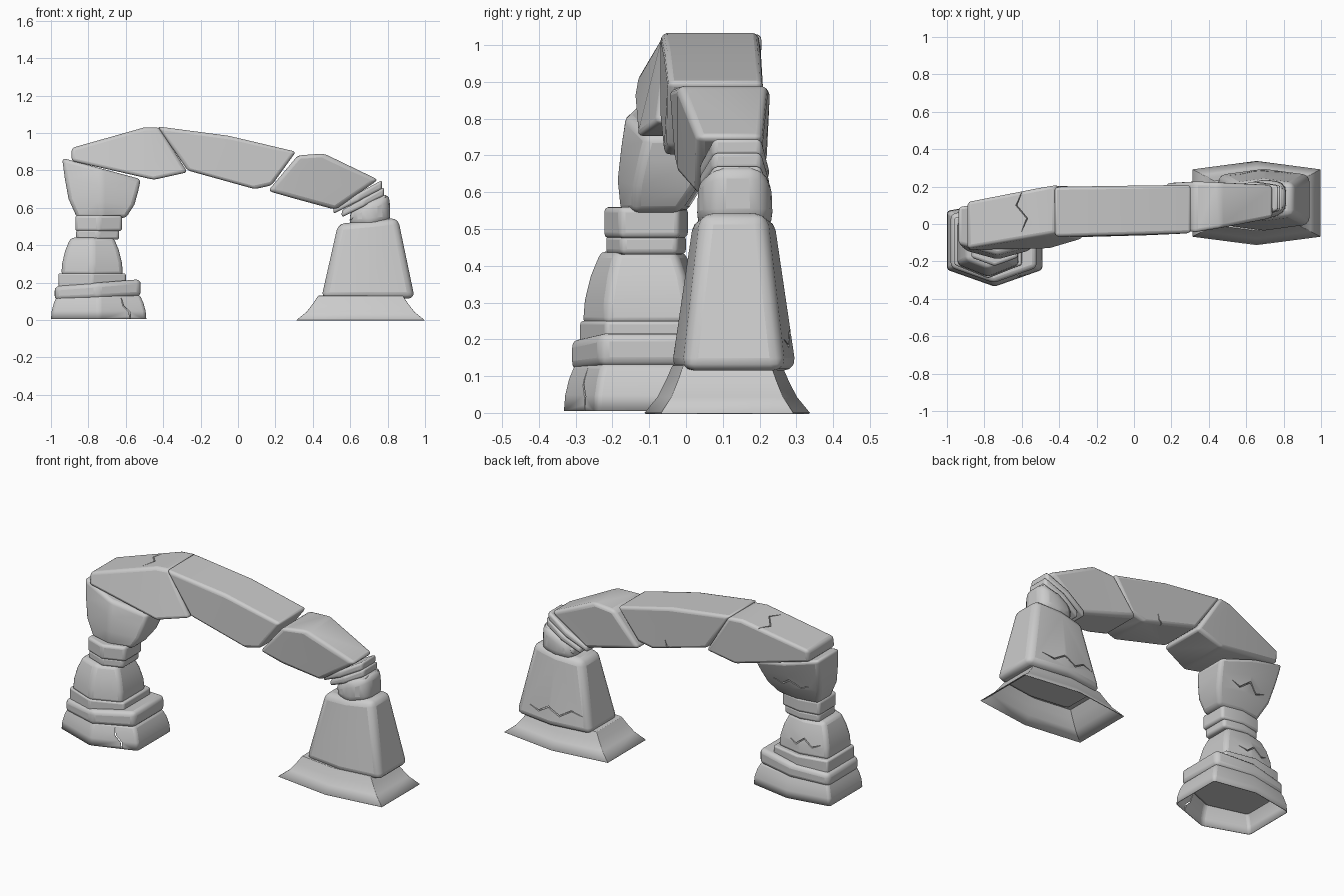
import bpy, bmesh
from mathutils import Vector

if "Cube" in bpy.data.objects:
    bpy.data.objects.remove(bpy.data.objects["Cube"])

grey = (0.6, 0.6, 0.6, 1)
stone = bpy.data.materials.new("grey stone")
stone.use_nodes = True
stone.diffuse_color = grey
stone.node_tree.nodes["Principled BSDF"].inputs["Base Color"].default_value = grey


def mix(start, end, amount):
    return start + (end - start) * amount


def loft(name, rings, bevel=0, hollow=False):
    """Skin a list of point rings into a stone with worn edges."""
    bm = bmesh.new()
    loops = [[bm.verts.new(point) for point in ring] for ring in rings]
    count = len(loops[0])
    for lower, upper in zip(loops, loops[1:]):
        for i in range(count):
            j = (i + 1) % count
            bm.faces.new((lower[i], lower[j], upper[j], upper[i]))
    bm.faces.new(loops[-1])
    if not hollow:
        bm.faces.new(reversed(loops[0]))
    bmesh.ops.recalc_face_normals(bm, faces=bm.faces)
    mesh = bpy.data.meshes.new(name)
    bm.to_mesh(mesh)
    bm.free()
    mesh.materials.append(stone)
    obj = bpy.data.objects.new(name, mesh)
    bpy.context.collection.objects.link(obj)
    if bevel:
        worn = obj.modifiers.new("worn edges", "BEVEL")
        worn.width = bevel
        worn.segments = 3
        worn.limit_method = "ANGLE"
        worn.angle_limit = 0.4
        bpy.ops.object.select_all(action="DESELECT")
        obj.select_set(True)
        bpy.context.view_layer.objects.active = obj
        bpy.ops.object.shade_smooth_by_angle(angle=0.6)
    if hollow:
        shell = obj.modifiers.new("shell", "SOLIDIFY")
        shell.thickness = 0.004
    return obj


def pillar_stone(name, centre, width, depth, low, high, top=1, curve=1, lean=0,
                 tilt_low=0, tilt_high=0, point=0.2, bevel=0.015, hollow=False):
    """Six sided stone, blunt at front and back, whose sides follow a power curve."""
    front, back = 2 * point - 1, 0.8
    steps = 1 if curve == 1 else 3
    outline = [(-1, front), (0, -1), (1, front), (1, back), (0, 1), (-1, back)]
    rings = []
    for step in range(steps + 1):
        t = step / steps
        size = mix(1, top, t ** curve) / 2
        tilt = mix(tilt_low, tilt_high, t)
        rings.append([(centre[0] + u * width * size,
                       centre[1] + lean * t + v * depth * size,
                       mix(low, high, t) + tilt * u * width * size)
                      for u, v in outline])
    return loft(name, rings, bevel, hollow)


def arch_stone(name, upper, lower, front, back, undercut=(0, 0, 0), bevel=0.018):
    """Four sided beam between an upper and a lower outline."""
    rings = []
    first, last = upper[0][0], upper[-1][0]
    for (xu, zu), (xl, zl), under in zip(upper, lower, undercut):
        t = (xu - first) / (last - first)
        near, far = mix(*front, t), mix(*back, t)
        rings.append([(xu, near, zu), (xu, far, zu),
                      (xl, far - 0.01, zl), (xl, near + under, zl)])
    return loft(name, rings, bevel)


def crack(target, start, end, normal, bends=4, sway=0.02, width=0.006):
    """Carve a zigzag groove, tapering to both ends, into a stone."""
    start, end, normal = Vector(start), Vector(end), Vector(normal).normalized()
    side = normal.cross(end - start).normalized()
    rings = []
    for i in range(bends + 1):
        tip = i in (0, bends)
        spot = start.lerp(end, i / bends)
        if not tip:
            spot += side * sway * (-1) ** i
        wide = side * width * (0.2 if tip else 1)
        rise, sink = normal * 0.05, normal * 0.03
        rings.append([spot + wide + rise, spot - wide + rise,
                      spot - wide / 3 - sink, spot + wide / 3 - sink])
    cutter = loft(target.name + "_crack_cutter", rings)
    cutter.hide_render = True
    cutter.hide_set(True)
    groove = target.modifiers.new("crack", "BOOLEAN")
    groove.operation = "DIFFERENCE"
    groove.solver = "EXACT"
    groove.object = cutter


# Left column
left_foot = pillar_stone("left_foot", (-0.745, -0.11), width=0.51, depth=0.45, low=0.005, high=0.135,
                         top=0.86, curve=2, bevel=0.015, hollow=True)
pillar_stone("left_ledge", (-0.75, -0.11), width=0.46, depth=0.41, low=0.115, high=0.2,
             tilt_low=0.05, tilt_high=0.08, bevel=0.025)
pillar_stone("left_upper_ledge", (-0.78, -0.11), width=0.36, depth=0.36, low=0.17, high=0.25,
             tilt_low=0.06, bevel=0.01)
left_block = pillar_stone("left_block", (-0.78, -0.12), width=0.33, depth=0.33, low=0.24, high=0.44,
                          top=0.7, curve=2, bevel=0.02)
pillar_stone("left_lower_neck", (-0.75, -0.11), width=0.23, depth=0.22, low=0.43, high=0.485)
pillar_stone("left_upper_neck", (-0.745, -0.11), width=0.25, depth=0.23, low=0.475, high=0.56)
left_capital = pillar_stone("left_capital", (-0.73, -0.09), width=0.26, depth=0.18, low=0.545, high=0.81,
                            top=1.62, curve=0.5, lean=0.07, tilt_high=-0.27, bevel=0.02)

# Arch stones
arch_left = arch_stone("arch_left_stone",
                       upper=[(-0.89, 0.92), (-0.5, 1.03), (-0.42, 1.03)],
                       lower=[(-0.89, 0.85), (-0.45, 0.75), (-0.27, 0.79)],
                       front=(-0.13, -0.05), back=(0.12, 0.21), undercut=(-0.01, -0.07, -0.03))
arch_middle = arch_stone("arch_middle_stone",
                         upper=[(-0.43, 1.035), (-0.05, 0.985), (0.31, 0.9)],
                         lower=[(-0.27, 0.8), (0.09, 0.7), (0.18, 0.72)],
                         front=(-0.07, -0.05), back=(0.2, 0.21))
arch_stone("arch_right_stone",
           upper=[(0.32, 0.88), (0.46, 0.89), (0.75, 0.75)],
           lower=[(0.16, 0.69), (0.3, 0.65), (0.52, 0.59)],
           front=(-0.05, 0.03), back=(0.23, 0.21), undercut=(0.02, 0, 0), bevel=0.022)

# Tilted strata above the right column
for layer in range(3):
    middle = 0.655 - layer * 0.028
    pillar_stone(f"tilted_slab_{layer + 1}", (0.64 + layer * 0.028, 0.13),
                 width=0.26 - layer / 30, depth=0.19, low=middle - 0.022, high=middle + 0.022,
                 tilt_low=0.5, tilt_high=0.55, bevel=0.014)

# Right column
pillar_stone("right_neck", (0.705, 0.13), width=0.22, depth=0.225, low=0.5, high=0.64,
             top=0.95, tilt_low=0.1, tilt_high=0.4, bevel=0.045)
right_block = pillar_stone("right_block", (0.695, 0.13), width=0.5, depth=0.34, low=0.115, high=0.53,
                           top=0.64, tilt_high=0.1, point=0.1, bevel=0.035)
pillar_stone("right_foot", (0.655, 0.112), width=0.685, depth=0.45, low=0, high=0.13,
             top=0.66, curve=0.7, point=0.1, bevel=0.002, hollow=True)

# Weathering cracks
crack(arch_left, (-0.6, 0.17, 1), (-0.6, -0.04, 1), normal=(-0.3, 0, 1), bends=3, sway=0.03)
crack(left_foot, (-0.62, -0.28, 0.12), (-0.58, -0.26, 0), normal=(0.4, -1, 0), bends=3, sway=0.01)
crack(left_block, (-0.7, 0.02, 0.32), (-0.9, 0.02, 0.32), normal=(0, 1, 0))
crack(left_capital, (-0.62, 0.06, 0.67), (-0.85, 0.06, 0.67), normal=(0, 1, 0))
crack(right_block, (0.85, 0.27, 0.2), (0.5, 0.27, 0.21), normal=(0, 1, 0), bends=5)
crack(arch_middle, (0, 0.2, 0.78), (-0.05, 0.2, 0.7), normal=(0, 1, 0), bends=3, sway=0.01)
